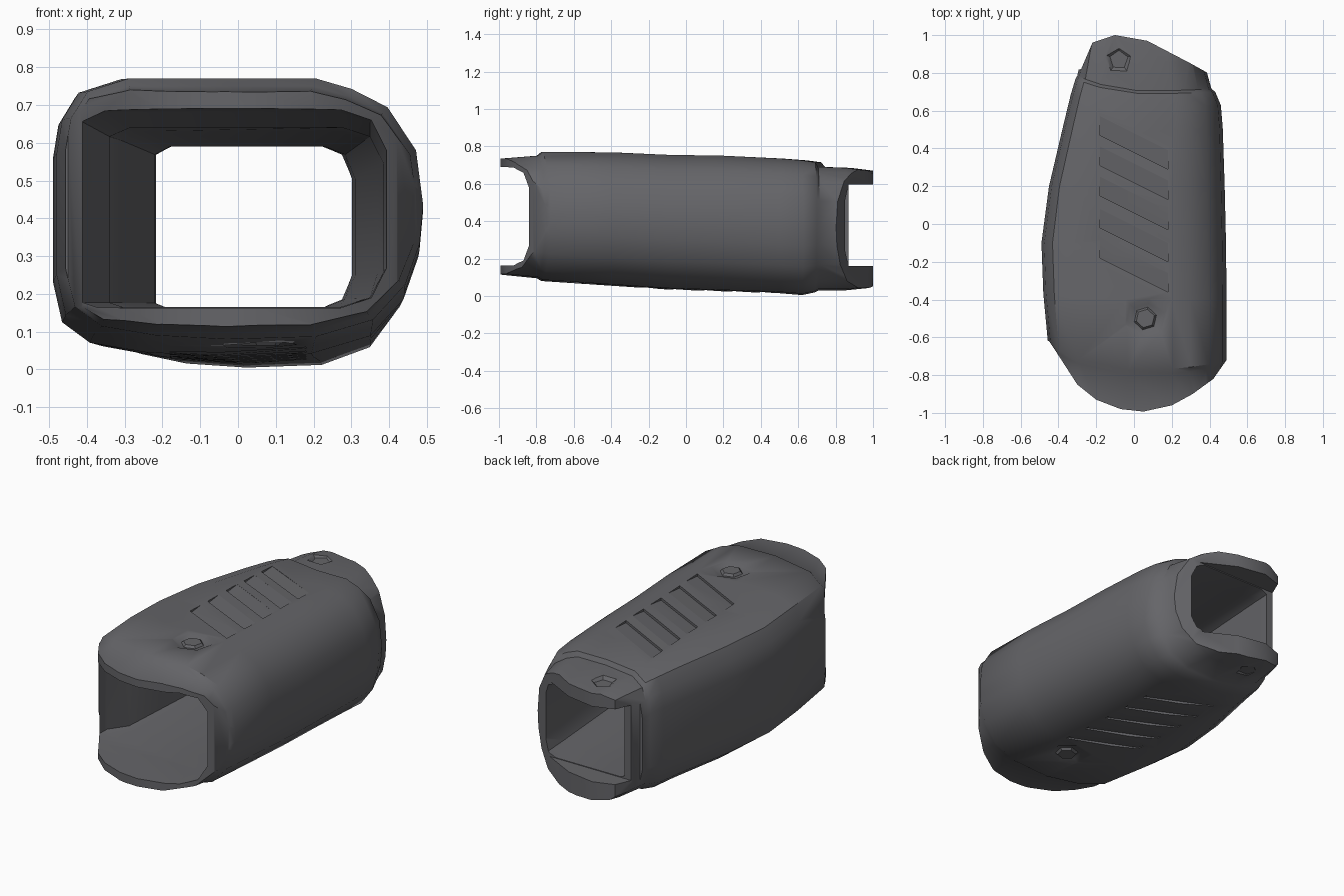
import bpy, bmesh, math
from mathutils import Vector

if "Cube" in bpy.data.objects:
    bpy.data.objects.remove(bpy.data.objects["Cube"], do_unlink=True)

grey = bpy.data.materials.new("dark grey plastic")
grey.use_nodes = True
grey.diffuse_color = (0.13, 0.13, 0.14, 1)
grey.node_tree.nodes["Principled BSDF"].inputs["Base Color"].default_value = grey.diffuse_color


def finish(name, bm):
    bmesh.ops.recalc_face_normals(bm, faces=bm.faces)
    mesh = bpy.data.meshes.new(name)
    bm.to_mesh(mesh)
    bm.free()
    mesh.materials.append(grey)
    ob = bpy.data.objects.new(name, mesh)
    bpy.context.collection.objects.link(ob)
    return ob


def loft(name, rings):
    """Skin a list of equal point rings and cap both ends."""
    bm = bmesh.new()
    loops = [[bm.verts.new(p) for p in ring] for ring in rings]
    n = len(loops[0])
    for a, b in zip(loops, loops[1:]):
        for i in range(n):
            j = (i + 1) % n
            bm.faces.new((a[i], a[j], b[j], b[i]))
    bm.faces.new(loops[0])
    bm.faces.new(loops[-1])
    return finish(name, bm)


def section_ring(section, y, x0, x1, z0, z1):
    """Fit a unit section into a box; rings bow inward at the two ends."""
    ring = []
    for u, v in section:
        if y < 0:
            bow = (0.14 if u < 0 else 0.05) * min(1, max(0, (-y - 0.3) / 0.45))
        else:
            bow = (0.08 if u < 0 else 0.01) * min(1, max(0, (y - 0.3) / 0.4))
        ring.append((x0 + (u + 1) * (x1 - x0) / 2, y + bow * u * u,
                     z0 + (v + 1) * (z1 - z0) / 2))
    return ring


def cut(target, cutter, operation="DIFFERENCE"):
    mod = target.modifiers.new("cut", "BOOLEAN")
    mod.operation, mod.object, mod.solver = operation, cutter, "EXACT"
    bpy.context.view_layer.objects.active = target
    bpy.ops.object.modifier_apply(modifier=mod.name)
    bpy.data.objects.remove(cutter, do_unlink=True)


# Outer shell: broad round left side, flatter right side, stepped rear collar
outer = [(1, .03), (.96, .45), (.8, .78), (.6, .92), (.4, 1), (-.1, 1), (-.65, 1),
         (-.88, .9), (-.97, .7), (-1, .45), (-1, -.45), (-.95, -.75), (-.8, -.9),
         (-.5, -.97), (-.1, -1), (.4, -.98), (.72, -.85), (.9, -.58), (.98, -.27)]
shell_stations = [
    (-1.05, -.44, .46, .12, .73), (-.8, -.45, .475, .095, .75),
    (-.775, -.455, .49, .08, .77), (-.4, -.48, .49, .055, .768),
    (-.1, -.49, .487, .035, .755), (.2, -.45, .48, .025, .75),
    (.5, -.37, .47, .015, .735), (.62, -.335, .46, .005, .725),
    (.69, -.31, .43, .02, .715), (.705, -.3, .41, .03, .69),
    (.85, -.27, .37, .03, .685), (1.05, -.22, .3, .05, .66)]
sleeve = loft("sleeve", [section_ring(outer, *s) for s in shell_stations])

# Hollow channel
inner = [(1, 0), (1, .6), (.9, .9), (.7, 1), (-.85, 1), (-1, .9),
         (-1, -.95), (-.9, -1), (.7, -1), (.9, -.9), (1, -.6)]
channel_stations = [
    (-1.3, -.42, .4, .16, .7), (-.75, -.41, .39, .165, .68),
    (-.6, -.34, .385, .165, .64), (0, -.31, .37, .165, .63),
    (.7, -.22, .31, .165, .59), (1.2, -.2, .28, .16, .59)]
cut(sleeve, loft("channel", [section_ring(inner, *s) for s in channel_stations]))

# Plan outline leaves curved tongues above and below each opening
plan = [(-.6, -.61), (-.45, -.62), (-.41, -.68), (-.3, -.85), (-.2, -.93), (-.07, -.98),
        (.05, -.993), (.2, -.96), (.31, -.9), (.42, -.82), (.49, -.72), (.6, -.7),
        (.6, .75), (.39, .8), (.3, .85), (.07, .97), (-.1, 1), (-.22, .96),
        (-.28, .82), (-.6, .75)]
cut(sleeve, loft("outline", [[(x, y, z) for x, y in plan] for z in (-.5, 1.5)]),
    "INTERSECT")

# Rear side walls stop short of the tongues
notch = [(-.6, .16), (.6, .16), (.6, .595), (-.6, .595)]
cut(sleeve, loft("rear_notch", [[(x, y, z) for x, z in notch] for y in (.87, 1.2)]))


def surface(y, side):
    """Height of the top (side 1) or underside (side -1) at y."""
    for a, b in zip(shell_stations, shell_stations[1:]):
        if a[0] <= y <= b[0]:
            t = (y - a[0]) / (b[0] - a[0])
            k = 4 if side > 0 else 3
            return a[k] + t * (b[k] - a[k])


def polygon(cx, cy, r, z, sides=6):
    return [(cx + r * math.cos(math.tau * i / sides + .3),
             cy + r * math.sin(math.tau * i / sides + .3), z) for i in range(sides)]


for side, label in ((1, "top"), (-1, "bottom")):
    # Slanted grip grooves, ramped from nothing to full depth
    for y in (.43, .27, .11, -.06, -.22):
        rings = []
        for x in (-.18, .18):
            yy = y - .5 * x
            lo, hi = surface(yy - .05, side), surface(yy + .05, side)
            rings.append([(x, yy - .05, lo - side * .014), (x, yy + .05, hi),
                          (x, yy + .05, hi + side * .05), (x, yy - .05, lo + side * .05)])
        cut(sleeve, loft("groove", rings))

    # Front button sitting in a shallow dish
    z = surface(-.5, side)
    cut(sleeve, loft("dish", [polygon(.06, -.5, .08, z - side * .015),
                              polygon(.06, -.5, .13, z + side * .01)]))
    loft(label + "_button", [polygon(.06, -.5, .075, z - side * .03),
                             polygon(.06, -.5, .05, z - side * .002)])

    # Small dimple on the rear tongue
    z = surface(.87, side)
    cut(sleeve, loft("dimple", [polygon(-.08, .87, .05, z - side * .012, 5),
                                polygon(-.08, .87, .08, z + side * .01, 5)]))

# Smooth shading with crisp rims
bpy.ops.object.select_all(action="DESELECT")
sleeve.select_set(True)
bpy.context.view_layer.objects.active = sleeve
bpy.ops.object.shade_smooth_by_angle(angle=math.radians(40))
